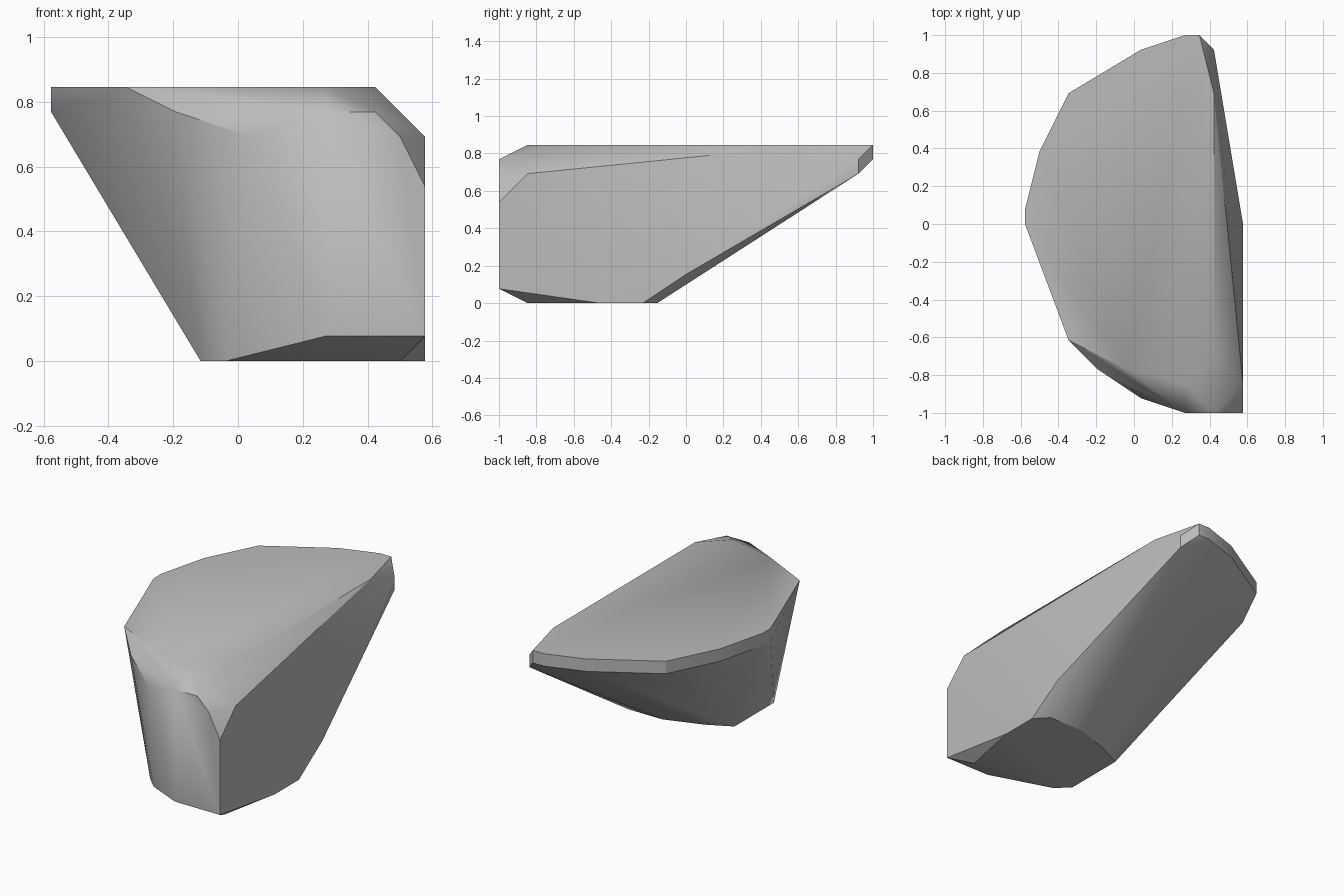
import bpy
import bmesh
from math import radians

default_cube = bpy.data.objects.get("Cube")
if default_cube:
    bpy.data.objects.remove(default_cube, do_unlink=True)

# The boulder is cut on a regular lattice, with this many cells per unit
CELLS = 13

# Corner points of the boulder as (column, row), grouped by lattice level
levels = {
    0: [(14, 2), (15, 7), (15, 10), (14, 11), (11, 11), (8, 10), (6, 9), (6, 4), (7, 3)],
    1: [(11, 0), (15, 0)],
    2: [(15, 13)],
    7: [(15, 0)],
    9: [(8, 1), (11, 0), (14, 0), (15, 2), (13, 25)],
    10: [(5, 3), (11, 0), (13, 0), (13, 25)],
    11: [(3, 5), (7, 3), (11, 2), (13, 4), (13, 22)],
}

# The upright rim band round the back and side shares one outline on two levels
rim = [(12, 26), (11, 26), (8, 25), (3, 22), (1, 18), (0, 14), (0, 13)]
for level in (10, 11):
    levels[level] += rim


def make_material(name, colour):
    material = bpy.data.materials.new(name)
    material.use_nodes = True
    material.diffuse_color = colour
    shader = next(n for n in material.node_tree.nodes if n.type == "BSDF_PRINCIPLED")
    shader.inputs["Base Color"].default_value = colour
    shader.inputs["Roughness"].default_value = 0.9
    return material


def make_hull(name, levels, material):
    """Wrap the corner points in a convex skin and merge its flat facets."""
    bm = bmesh.new()
    for level, corners in levels.items():
        for column, row in corners:
            bm.verts.new(((column - 7.5) / CELLS, (row - CELLS) / CELLS, level / CELLS))
    result = bmesh.ops.convex_hull(bm, input=bm.verts[:])
    spare = [v for v in bm.verts if not v.link_faces]
    bmesh.ops.delete(bm, geom=spare, context="VERTS")
    bmesh.ops.dissolve_limit(bm, angle_limit=radians(1), verts=bm.verts[:], edges=bm.edges[:])
    bmesh.ops.recalc_face_normals(bm, faces=bm.faces[:])
    mesh = bpy.data.meshes.new(name)
    bm.to_mesh(mesh)
    bm.free()
    mesh.materials.append(material)
    obj = bpy.data.objects.new(name, mesh)
    bpy.context.collection.objects.link(obj)
    return obj


# Boulder body, smooth over gentle bends and crisp at the ridges
stone = make_material("stone_grey", (0.5, 0.5, 0.5, 1))
boulder = make_hull("boulder", levels, stone)
bpy.ops.object.select_all(action="DESELECT")
boulder.select_set(True)
bpy.context.view_layer.objects.active = boulder
bpy.ops.object.shade_smooth_by_angle(angle=radians(30))
